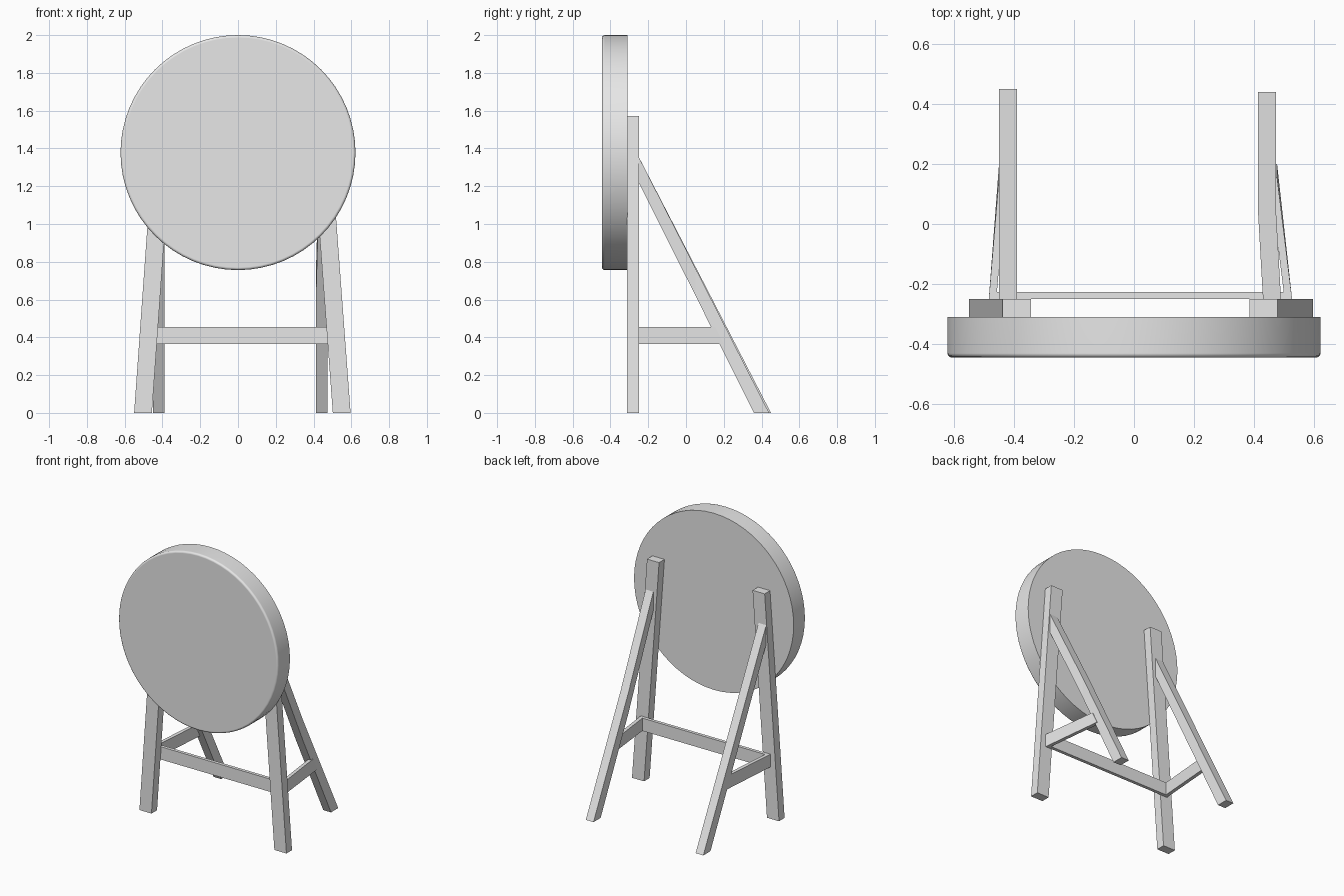
import bpy, bmesh, math
from mathutils import Matrix

cube = bpy.data.objects.get("Cube")
if cube:
    bpy.data.objects.remove(cube)

grey = bpy.data.materials.new("plain_grey")
grey.use_nodes = True
grey.diffuse_color = (0.8, 0.8, 0.8, 1)
for node in grey.node_tree.nodes:
    if node.type == 'BSDF_PRINCIPLED':
        node.inputs["Base Color"].default_value = (0.8, 0.8, 0.8, 1)


def finish(name, bm):
    bmesh.ops.recalc_face_normals(bm, faces=bm.faces)
    mesh = bpy.data.meshes.new(name)
    bm.to_mesh(mesh)
    bm.free()
    mesh.materials.append(grey)
    ob = bpy.data.objects.new(name, mesh)
    bpy.context.collection.objects.link(ob)
    return ob


def loft(name, sections):
    """Bar through four-cornered sections, capped at both ends."""
    bm = bmesh.new()
    rings = [[bm.verts.new(p) for p in s] for s in sections]
    for a, b in zip(rings, rings[1:]):
        for i in range(4):
            j = (i + 1) % 4
            bm.faces.new((a[i], a[j], b[j], b[i]))
    bm.faces.new(rings[0])
    bm.faces.new(rings[-1])
    return finish(name, bm)


def flat(x0, x1, y0, y1, z):
    return [(x0, y0, z), (x1, y0, z), (x1, y1, z), (x0, y1, z)]


def rear_section(x, y, z_low, z_high):
    """Upright section of a sloping rear leg, 0.06 wide."""
    w = 0.06
    return [(x, y, z_low), (x + w, y, z_low), (x + w, y, z_high), (x, y, z_high)]


# Round board with a softened front rim
R, THICK = 0.622, 0.135
bm = bmesh.new()
bmesh.ops.create_cone(bm, cap_ends=True, segments=64, radius1=R, radius2=R, depth=THICK)
rim = [e for e in bm.edges if all(v.co.z > 0 for v in e.verts)]
bmesh.ops.bevel(bm, geom=rim, offset=0.014, segments=3, profile=0.5, affect='EDGES')
bm.transform(Matrix.Translation((0, -0.31 - THICK / 2, 1.378)) @ Matrix.Rotation(math.pi / 2, 4, 'X'))
board = finish("round_board", bm)
board.data.shade_smooth()
board.data.set_sharp_from_angle(angle=math.radians(40))
weighted = board.modifiers.new("weighted_normals", 'WEIGHTED_NORMAL')
weighted.keep_sharp = True

# Front legs, leaning inward
BACK = -0.25
for side, foot, top in (("right", -0.55, -0.438), ("left", 0.502, 0.385)):
    loft(f"front_leg_{side}", [flat(foot, foot + 0.094, -0.312, BACK, 0),
                               flat(top, top + 0.094, -0.312, BACK, 1.572)])

# Rear legs, sloping from the front legs down to the ground
for side, foot, top, toe in (("right", -0.45, -0.45, 0.45), ("left", 0.413, 0.43, 0.44)):
    z_mid = 1.355 * (toe - 0.05) / (toe - BACK)
    loft(f"rear_leg_{side}", [flat(foot, foot + 0.06, toe - 0.08, toe, 0)[:2]
                              + flat(foot, foot + 0.06, toe - 0.08, toe, 0)[2:],
                              rear_section(foot, 0.05, z_mid - 0.145, z_mid),
                              rear_section(top, BACK, 1.22, 1.355)])

# Rail across the back of the front legs
LOW, HIGH = 0.365, 0.455
loft("cross_rail", [flat(-0.46, 0.502, BACK, -0.227, z) for z in (LOW, HIGH)])

# Side braces between front and rear legs
for side, x_front, x_rear in (("right", -0.484, -0.45), ("left", 0.502, 0.452)):
    loft(f"side_brace_{side}",
         [[(x_front, BACK, z), (x_front + 0.025, BACK, z),
           (x_rear + 0.025, y, z), (x_rear, y, z)]
          for z, y in ((LOW, 0.2), (HIGH, 0.155))])
